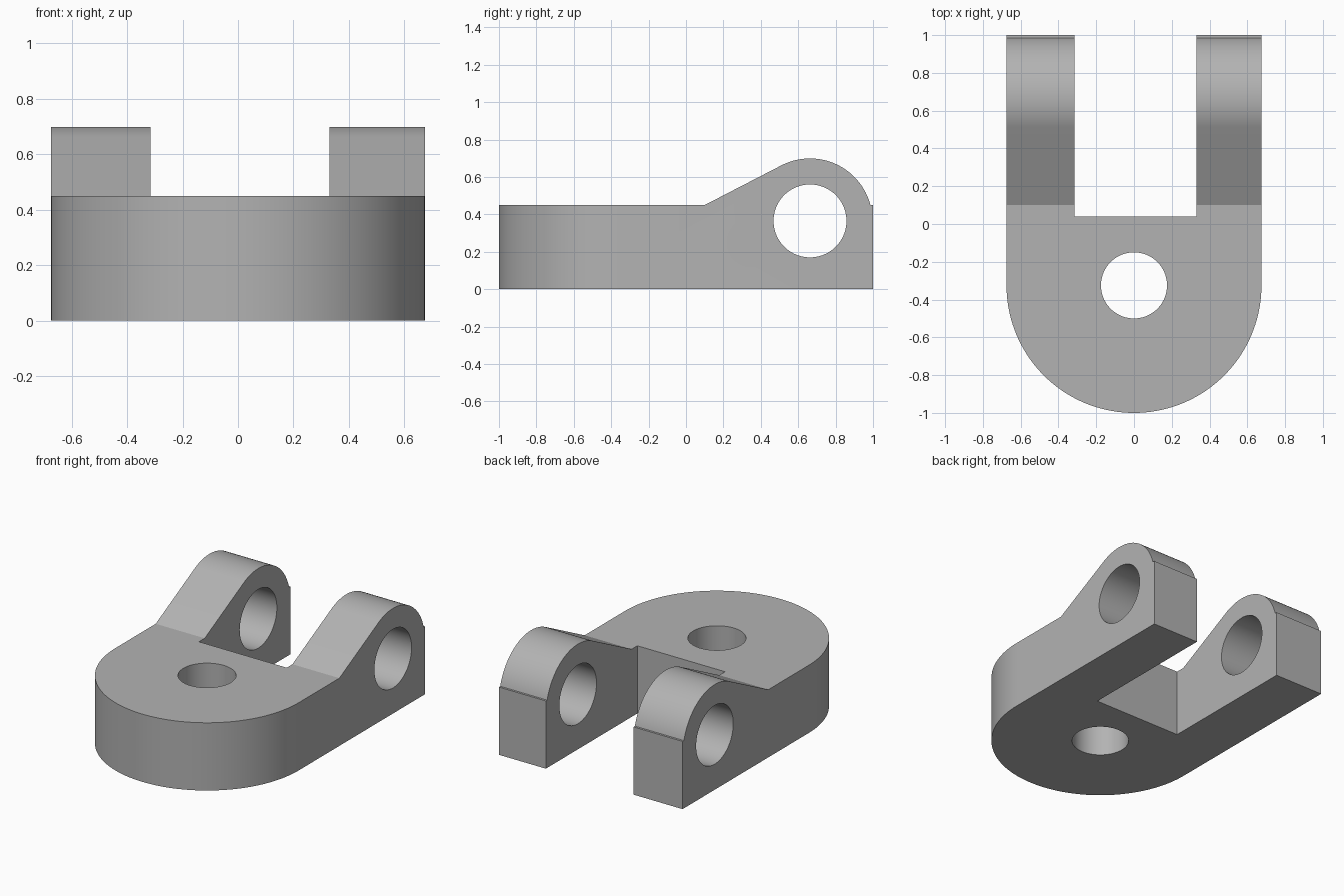
import bpy, bmesh, math
from mathutils import Vector

if "Cube" in bpy.data.objects:
    bpy.data.objects.remove(bpy.data.objects["Cube"])

grey = bpy.data.materials.new("plain grey")
grey.diffuse_color = (0.45, 0.45, 0.45, 1)
grey.use_nodes = True
grey.node_tree.nodes["Principled BSDF"].inputs["Base Color"].default_value = grey.diffuse_color


def arc(cx, cy, r, a0, a1, n):
    """Points along an arc, angles in degrees."""
    angles = [math.radians(a0 + (a1 - a0) * i / n) for i in range(n + 1)]
    return [(cx + r * math.cos(a), cy + r * math.sin(a)) for a in angles]


def prism(name, points, axis, lo, hi):
    """Extrude a closed outline: (y, z) along x, or (x, y) along z."""
    bm = bmesh.new()
    if axis == "x":
        verts = [bm.verts.new((lo, a, b)) for a, b in points]
        step = Vector((hi - lo, 0, 0))
    else:
        verts = [bm.verts.new((a, b, lo)) for a, b in points]
        step = Vector((0, 0, hi - lo))
    face = bm.faces.new(verts)
    top = bmesh.ops.extrude_face_region(bm, geom=[face])["geom"]
    bmesh.ops.translate(bm, vec=step, verts=[g for g in top if isinstance(g, bmesh.types.BMVert)])
    bmesh.ops.recalc_face_normals(bm, faces=bm.faces)
    mesh = bpy.data.meshes.new(name)
    bm.to_mesh(mesh)
    bm.free()
    mesh.materials.append(grey)
    obj = bpy.data.objects.new(name, mesh)
    bpy.context.collection.objects.link(obj)
    return obj


def combine(obj, tool, operation):
    mod = obj.modifiers.new(tool.name, "BOOLEAN")
    mod.operation, mod.object, mod.solver = operation, tool, "EXACT"
    bpy.context.view_layer.objects.active = obj
    bpy.ops.object.modifier_apply(modifier=mod.name)
    bpy.data.objects.remove(tool)


# Side profile: flat base, ramp tangent to the rounded lug, small rear step
LUG_Y, LUG_Z, LUG_R, DECK = 0.663, 0.365, 0.334, 0.45
dy, dz = 0.1 - LUG_Y, DECK - LUG_Z
tangent = math.degrees(math.atan2(dz, dy) - math.acos(LUG_R / math.hypot(dy, dz)))
rear = math.degrees(math.asin(dz / LUG_R))
profile = [(1, 0), (1, DECK)] + arc(LUG_Y, LUG_Z, LUG_R, rear, tangent, 40)
profile += [(0.1, DECK), (-1.2, DECK), (-1.2, 0)]
bracket = prism("clevis_bracket", profile, "x", -1, 1)

# Plan outline: rounded nose, and two arms either side of the slot
plan = arc(0, -0.325, 0.675, 180, 360, 72)
plan += [(0.675, 1.2), (0.33, 1.2), (0.33, 0.04), (-0.315, 0.04), (-0.315, 1.2), (-0.675, 1.2)]
combine(bracket, prism("plan_outline", plan, "z", -0.2, 1), "INTERSECT")

# Vertical bolt hole and cross pin hole
bolt = arc(0, -0.325, 0.175, 0, 355, 71)
combine(bracket, prism("bolt_hole", bolt, "z", -0.2, 1), "DIFFERENCE")
pin = arc(LUG_Y, LUG_Z, 0.195, 0, 355, 71)
combine(bracket, prism("pin_hole", pin, "x", -1, 1), "DIFFERENCE")

# Smooth the curved walls, keep the machined edges crisp
bpy.ops.object.select_all(action="DESELECT")
bracket.select_set(True)
bpy.context.view_layer.objects.active = bracket
bpy.ops.object.shade_smooth_by_angle(angle=math.radians(20))
